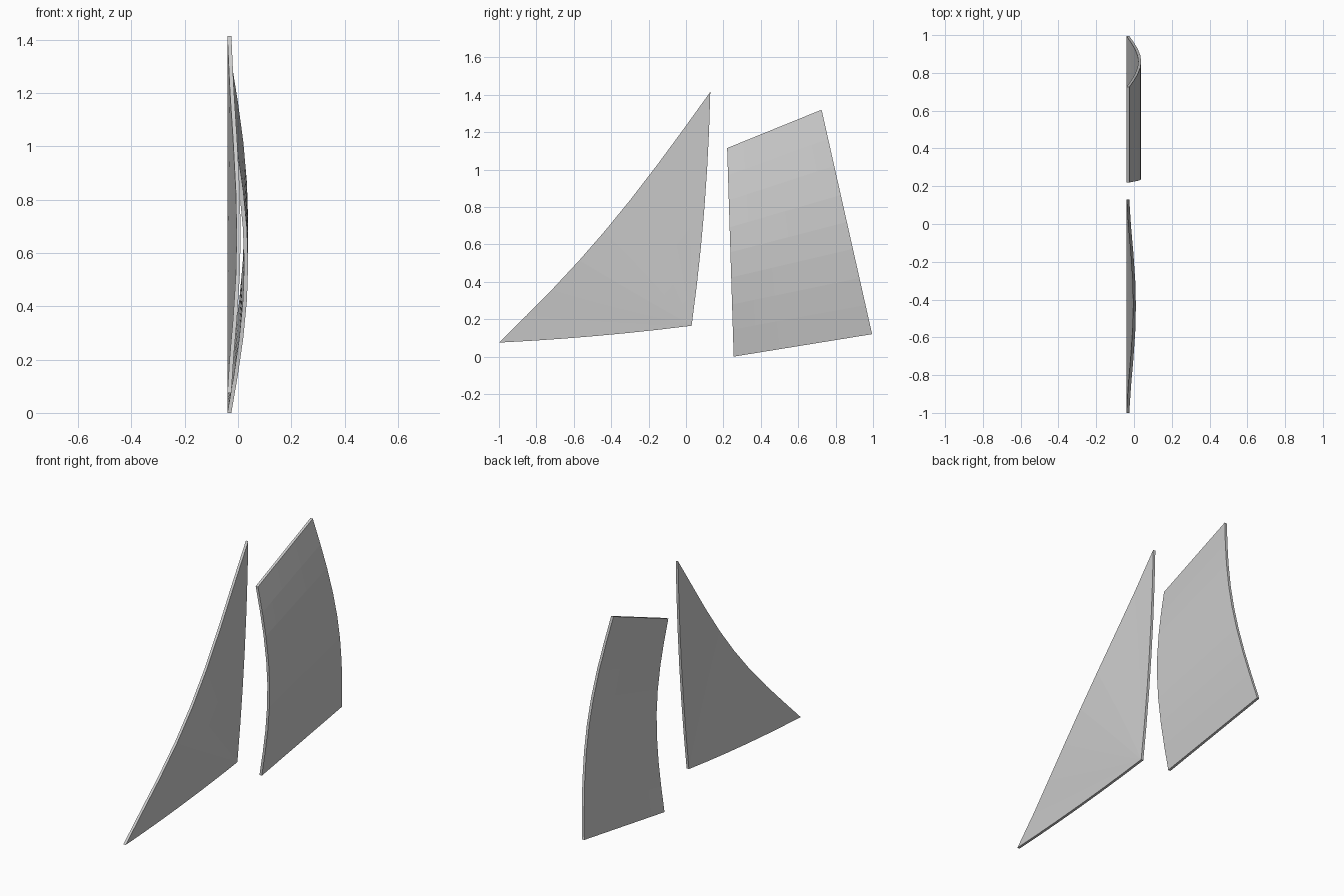
import bpy, bmesh
from math import sin, pi
from mathutils import Vector

if "Cube" in bpy.data.objects:
    bpy.data.objects.remove(bpy.data.objects["Cube"])

BACK, THICK = -0.04, 0.015
ROWS = [0, 0.13, 0.25, 0.38, 0.5, 0.62, 0.75, 0.87, 1]
COLS = [i / 6 for i in range(7)]


def sail(name, point):
    """Grid of cloth from point(t, v), thickened along x."""
    bm = bmesh.new()
    grid = [[bm.verts.new(point(t, v)) for v in COLS] for t in ROWS]
    for a, b in zip(grid, grid[1:]):
        for i in range(len(COLS) - 1):
            bm.faces.new((a[i], a[i + 1], b[i + 1], b[i]))
    bmesh.ops.remove_doubles(bm, verts=bm.verts, dist=1e-5)
    ext = bmesh.ops.extrude_face_region(bm, geom=bm.faces[:])
    top = [e for e in ext["geom"] if isinstance(e, bmesh.types.BMVert)]
    bmesh.ops.translate(bm, verts=top, vec=(THICK, 0, 0))
    bmesh.ops.recalc_face_normals(bm, faces=bm.faces[:])
    mesh = bpy.data.meshes.new(name)
    bm.to_mesh(mesh)
    bm.free()
    obj = bpy.data.objects.new(name, mesh)
    bpy.context.collection.objects.link(obj)
    return obj


def yz(y, z):
    return Vector((BACK, y, z))


# Four-sided main sail, billowing along its height
def main_point(t, v):
    luff = yz(0.255, 0.0).lerp(yz(0.22, 1.115), t)
    leech = yz(0.995, 0.12).lerp(yz(0.725, 1.32), t)
    return luff.lerp(leech, v) + Vector((0.063 * sin(pi * t), 0, 0))


# Three-sided head sail: concave billowing luff, gathered to the lower rear corner
def head_point(t, v):
    tack, head, clew = yz(-1.0, 0.075), yz(0.13, 1.415), yz(0.03, 0.165)
    s = max(sin(pi * t), 0)
    p = tack.lerp(head, t) + Vector((0.035 * s ** 1.4, 0, -0.075 * s))
    p = p.lerp(clew, v)
    arc = 4 * v * (1 - v)
    return p + Vector((0, 0.018 * t * arc, -0.01 * (1 - t) * arc))


sail("main_sail", main_point)
sail("head_sail", head_point)
